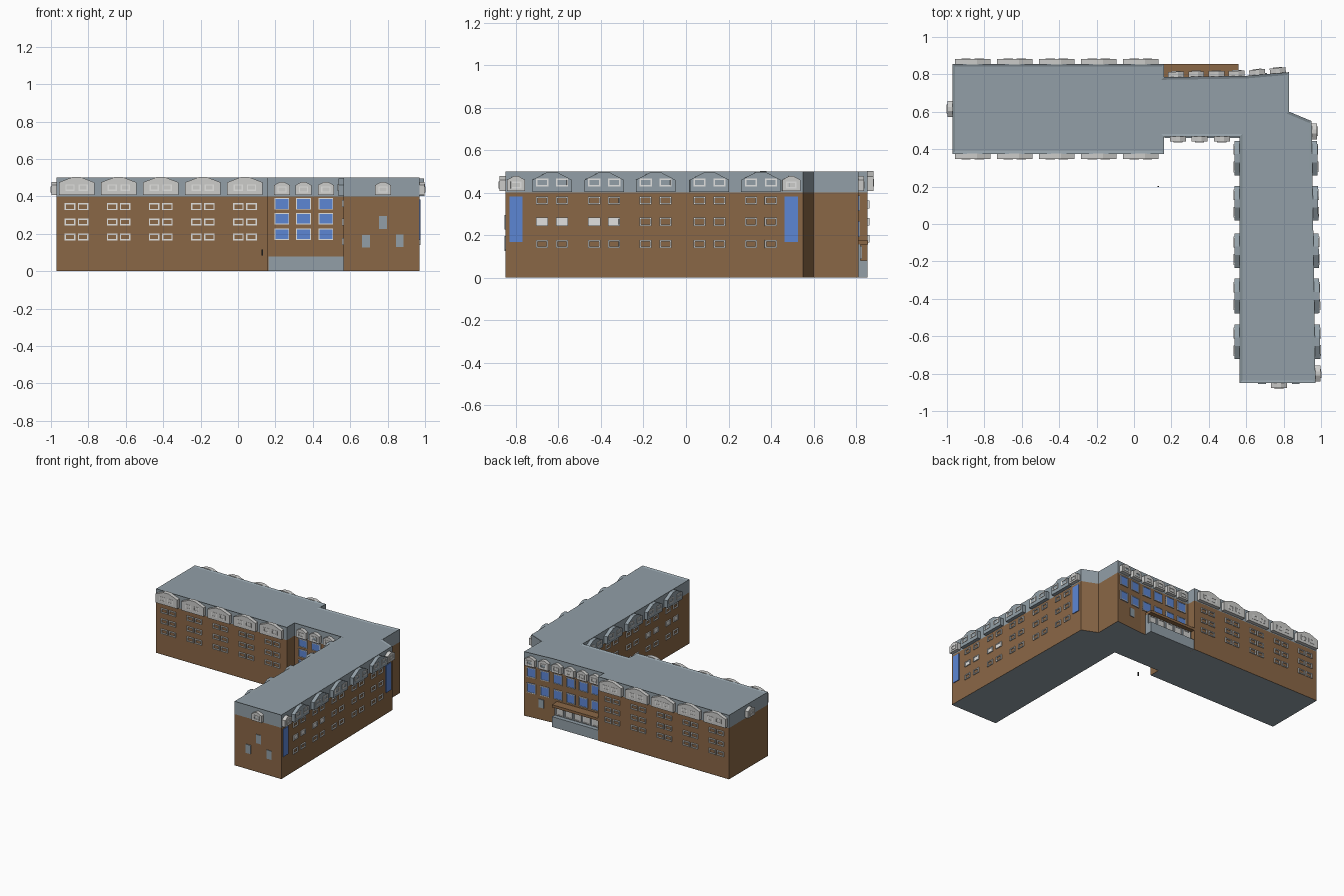
import bpy, bmesh
from mathutils import Matrix, Vector

if "Cube" in bpy.data.objects:
    bpy.data.objects.remove(bpy.data.objects["Cube"])


def material(name, r, g, b):
    m = bpy.data.materials.new(name)
    lin = [(c / 255 / 12.92) if c < 11 else ((c / 255 + 0.055) / 1.055) ** 2.4 for c in (r, g, b)]
    m.diffuse_color = (*lin, 1)
    m.use_nodes = True
    m.node_tree.nodes["Principled BSDF"].inputs["Base Color"].default_value = m.diffuse_color
    return m


BROWN = material("brown brick", 138, 103, 70)
GREY = material("roof grey", 146, 159, 167)
PALE = material("pale dormer", 204, 204, 202)
WHITE = material("white frame", 226, 226, 224)
BLUE = material("blue glass", 92, 134, 212)
DARK = material("dark metal", 50, 50, 50)

parts = {}   # one bmesh per named part


def part(name, mat):
    if name not in parts:
        parts[name] = (bmesh.new(), mat)
    return parts[name][0]


def box(name, mat, lo, hi, mx=Matrix()):
    lo, hi = Vector(lo), Vector(hi)
    size = Matrix.Diagonal((*(hi - lo), 1))
    bmesh.ops.create_cube(part(name, mat), size=1,
                          matrix=mx @ Matrix.Translation((lo + hi) / 2) @ size)


def prism(bm, pts, offset):
    face = bm.faces.new([bm.verts.new(p) for p in pts])
    out = bmesh.ops.extrude_face_region(bm, geom=[face], use_keep_orig=True)
    bmesh.ops.translate(bm, vec=offset, verts=[g for g in out["geom"] if isinstance(g, bmesh.types.BMVert)])
    bmesh.ops.recalc_face_normals(bm, faces=bm.faces[:])


def spot(wall, coord):
    """Frame on a wall: x along it, y into the building, z up."""
    a, b = (Vector((*p, 0)) for p in wall)
    d = b - a
    k = 0 if abs(d.x) > abs(d.y) else 1
    o = a + d * ((coord - a[k]) / d[k])
    d.normalize()
    n = Vector((0, 0, 1)).cross(d)
    return Matrix(((d.x, n.x, 0, o.x), (d.y, n.y, 0, o.y), (0, 0, 1, 0), (0, 0, 0, 1)))


def window(name, mx, x, z, w, h, out=0.0, glass=None, t=0.007):
    if glass:
        box(name + "_glass", glass, (x - w / 2, -out - 0.004, z - h / 2), (x + w / 2, -out + 0.002, z + h / 2), mx)
    f, b = -out - 0.008, -out + 0.002
    for s in (-1, 1):
        e = x + s * (w - t) / 2
        box(name + "_frames", WHITE, (e - t / 2, f, z - h / 2), (e + t / 2, b, z + h / 2), mx)
        e = z + s * (h - t) / 2
        box(name + "_frames", WHITE, (x - w / 2 + t, f, e - t / 2), (x + w / 2 - t, b, e + t / 2), mx)


def dormer(name, mat, mx, w, z0, eave, peak, depth=0.028):
    bm = part(name, mat)
    pts = [(-w / 2, z0), (w / 2, z0), (w / 2, eave), (w * 0.12, peak), (-w * 0.12, peak), (-w / 2, eave)]
    prism(bm, [mx @ Vector((x, 0.003, z)) for x, z in pts],
          mx.to_3x3() @ Vector((0, -depth - 0.003, 0)))


def small_dormer(name, mx):
    dormer(name + "_small_dormers", PALE, mx, 0.085, 0.408, 0.46, 0.478)
    window(name + "_small_dormer", mx, 0, 0.437, 0.05, 0.033, 0.024, GREY)


# Building footprint, counter-clockwise
SW, SE, E1, E2 = (0.565, -0.85), (0.97, -0.85), (0.95, 0.55), (0.83, 0.6)
N1, N2, N3, NW = (0.83, 0.812), (0.6, 0.792), (0.16, 0.785), (0.16, 0.855)
W1, W2, C1, C2, C3 = (-0.97, 0.855), (-0.97, 0.375), (0.16, 0.375), (0.16, 0.468), (0.565, 0.468)
foot = [SW, SE, E1, E2, N1, N2, N3, NW, W1, W2, C1, C2, C3]

# Brick walls, roof band with raised rim, grey underside
prism(part("brick_walls", BROWN), [(x, y, 0.001) for x, y in foot], (0, 0, 0.399))
bm = part("underside", GREY)
bm.faces.new([bm.verts.new((x, y, 0)) for x, y in reversed(foot)])
bm = part("roof_band", GREY)
prism(bm, [(x, y, 0.4) for x, y in foot], (0, 0, 0.1))
top = max(bm.faces, key=lambda f: f.calc_center_median().z)
bmesh.ops.inset_region(bm, faces=[top], thickness=0.014, use_even_offset=True)
bmesh.ops.translate(bm, vec=(0, 0, -0.006), verts=top.verts[:])

# Long wing: paired windows under wide pale dormers, front and back
for name, wall in (("wing_front", (W2, C1)), ("wing_back", (NW, W1))):
    for i in range(5):
        mx = spot(wall, -0.863 + 0.225 * i)
        dormer(name + "_dormers", PALE, mx, 0.19, 0.407, 0.475, 0.503)
        for s in (-0.035, 0.035):
            for z in (0.345, 0.263, 0.183):
                window(name, mx, s, z, 0.057, 0.037)
            window(name + "_dormer", mx, s, 0.447, 0.05, 0.035, 0.022)

# East wing: paired windows under wide grey dormers, both sides
for name, wall in (("east_outer", (SE, E1)), ("east_court", (C3, SW))):
    for i, y in enumerate((-0.63, -0.385, -0.143, 0.11, 0.352)):
        mx = spot(wall, y)
        dormer(name + "_dormers", GREY, mx, 0.185, 0.402, 0.46, 0.497)
        for s in (-0.047, 0.047):
            for z in (0.363, 0.263, 0.158):
                blind = WHITE if i < 2 and z == 0.263 else None
                window(name, mx, s, z, 0.057, 0.038, glass=blind)
            window(name + "_dormer", mx, s, 0.447, 0.057, 0.037, 0.024)

# Tall blue stair windows at both ends of the outer wall
for y in (-0.8, 0.495):
    mx = spot((SE, E1), y)
    box("stair_glass", BLUE, (-0.031, -0.006, 0.168), (0.031, 0.002, 0.383), mx)
    small_dormer("stair", mx)

# Gable ends
small_dormer("south_end", spot((SW, SE), 0.775))
small_dormer("west_end", spot((W1, W2), 0.615))
for x, z in ((0.685, 0.16), (0.775, 0.26), (0.865, 0.163)):
    box("south_end_panels", GREY, (-0.021, -0.005, z - 0.034), (0.021, 0.002, z + 0.034), spot((SW, SE), x))

# Link block, courtyard side: three columns of blue windows and a grey plinth
for x in (0.235, 0.35, 0.47):
    mx = spot((C2, C3), x)
    small_dormer("link_front", mx)
    for z in (0.197, 0.28, 0.36):
        window("link_front", mx, 0, z, 0.078, 0.062, glass=BLUE, t=0.005)
box("link_plinth", GREY, (0.162, 0.46, 0), (0.563, 0.47, 0.08))

# Link block, street side: six columns of blue windows
for x in (0.225, 0.333, 0.441, 0.549, 0.66, 0.77):
    mx = spot((N2, N3) if x < 0.6 else (N1, N2), x)
    small_dormer("link_back", mx)
    for z in (0.228, 0.35):
        window("link_back", mx, 0, z, 0.075, 0.075, glass=BLUE, t=0.005)
box("back_panel", GREY, (-0.021, -0.005, 0.095), (0.021, 0.002, 0.16), spot((N1, N2), 0.69))

# Entrance: grey base, glazed front, brown canopy
box("entrance_base", GREY, (0.161, 0.78, 0), (0.56, 0.853, 0.08))
box("entrance_core", GREY, (0.161, 0.78, 0.08), (0.56, 0.82, 0.155))
box("entrance_canopy", BROWN, (0.161, 0.78, 0.155), (0.56, 0.856, 0.175))
for i in range(5):
    window("entrance", spot(((0.56, 0.82), (0.16, 0.82)), 0.205 + 0.078 * i), 0, 0.118, 0.064, 0.062, glass=PALE)

# Small courtyard lamp
box("courtyard_lamp", DARK, (0.126, 0.197, 0.085), (0.134, 0.203, 0.115))

# Turn every collected part into an object
for name, (bm, mat) in parts.items():
    mesh = bpy.data.meshes.new(name)
    bm.to_mesh(mesh)
    bm.free()
    mesh.materials.append(mat)
    bpy.context.collection.objects.link(bpy.data.objects.new(name, mesh))
